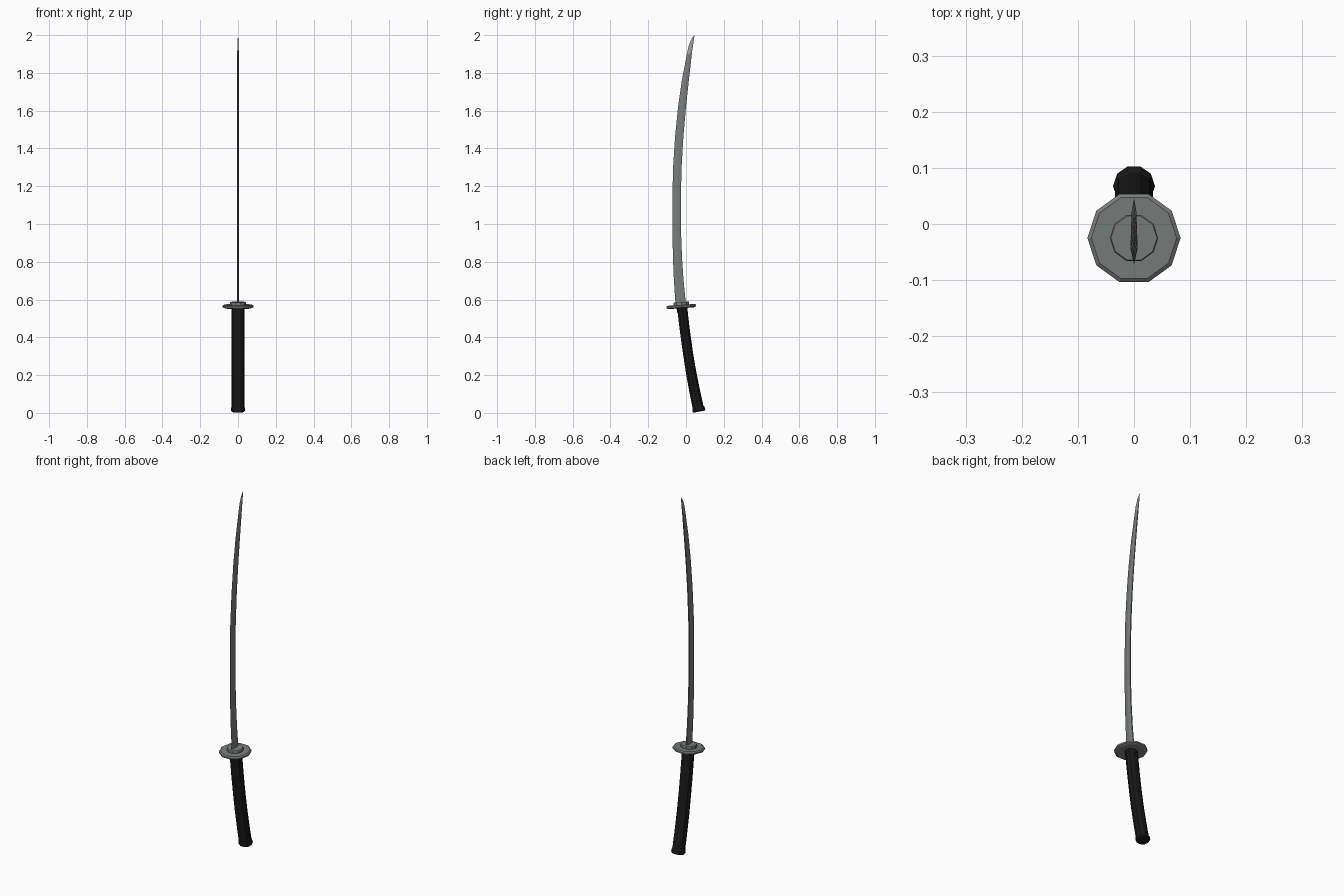
import bpy, math

def material(name, rgb):
    m = bpy.data.materials.new(name)
    m.diffuse_color = (*rgb, 1)
    return m

STEEL = material("grey steel", (0.19, 0.21, 0.205))
BRIGHT = material("polished tip steel", (0.33, 0.35, 0.345))
BLACK = material("black wrap", (0.009, 0.009, 0.009))

def loft(name, rings, mats, pick=None):
    """Skin a list of equal-length point rings and cap both ends."""
    n = len(rings[0])
    verts = [p for r in rings for p in r]
    faces = [(i*n + j, i*n + (j+1) % n, (i+1)*n + (j+1) % n, (i+1)*n + j)
             for i in range(len(rings)-1) for j in range(n)]
    faces += [tuple(reversed(range(n))), tuple(range(len(verts)-n, len(verts)))]
    me = bpy.data.meshes.new(name)
    me.from_pydata(verts, [], faces)
    for m in mats:
        me.materials.append(m)
    if pick:
        for p in me.polygons:
            p.material_index = pick(p.center)
    ob = bpy.data.objects.new(name, me)
    bpy.context.collection.objects.link(ob)
    return ob

def ring(y, z, slope, rx, ry, n=10):
    """Polygon ring tilted about x so that it rises by slope along +y."""
    a = math.atan(slope)
    return [(rx*math.cos(t), y + ry*math.sin(t)*math.cos(a), z + ry*math.sin(t)*math.sin(a))
            for t in (2*math.pi*k/n for k in range(n))]

# curved handle with flared pommel: y, z, slope, rx, ry
handle = [(0.070, 0.007, 0.20, 0.033, 0.031), (0.069, 0.012, 0.20, 0.037, 0.036),
          (0.066, 0.026, 0.20, 0.037, 0.034), (0.063, 0.034, 0.20, 0.034, 0.031),
          (0.045, 0.12, 0.20, 0.034, 0.030), (0.026, 0.22, 0.18, 0.034, 0.029),
          (0.010, 0.32, 0.15, 0.034, 0.028), (-0.004, 0.42, 0.13, 0.034, 0.028),
          (-0.018, 0.535, 0.10, 0.034, 0.028)]
loft("handle", [ring(*h) for h in handle], [BLACK])

# collar between handle and guard
loft("handle_collar", [ring(-0.018, 0.53, 0.08, 0.0345, 0.0295),
                       ring(-0.022, 0.557, 0.07, 0.0345, 0.0295)], [BLACK])

# ten-sided guard disc with bevelled rim, and raised seat for the blade
loft("guard", [ring(-0.025, z, 0.07, r, r) for z, r in
               ((0.554, 0.070), (0.559, 0.083), (0.567, 0.083), (0.572, 0.076))], [STEEL])
loft("blade_seat", [ring(-0.025, z, 0.07, r, r) for z, r in
                    ((0.570, 0.043), (0.584, 0.043), (0.587, 0.041))], [STEEL])

# curved blade: z and y of cutting edge, z and y of spine, half thickness
stations = [(0.57, -0.055, 0.57, 0.000, 0.006), (0.70, -0.064, 0.70, -0.013, 0.006),
            (0.82, -0.069, 0.82, -0.021, 0.006), (0.95, -0.072, 0.95, -0.026, 0.006),
            (1.12, -0.072, 1.12, -0.027, 0.006), (1.29, -0.069, 1.29, -0.024, 0.006),
            (1.46, -0.058, 1.46, -0.014, 0.0055), (1.62, -0.042, 1.62, 0.000, 0.005),
            (1.76, -0.022, 1.76, 0.015, 0.005), (1.89, 0.003, 1.91, 0.032, 0.0045),
            (1.94, 0.013, 1.95, 0.038, 0.003), (1.975, 0.026, 1.98, 0.042, 0.0017),
            (1.998, 0.042, 2.0, 0.045, 0.0003)]

def blade_ring(ze, ye, zs, ys, t):
    def at(x, f):
        return (x, ye + (ys-ye)*f, ze + (zs-ze)*f)
    return [at(0, 0), at(t, 0.6), at(t*0.5, 1), at(-t*0.5, 1), at(-t, 0.6)]

loft("blade", [blade_ring(*s) for s in stations], [STEEL, BRIGHT],
     lambda c: 1 if c.z > 1.905 and c.z < 2 else (1 if c.z >= 2 else 0))
